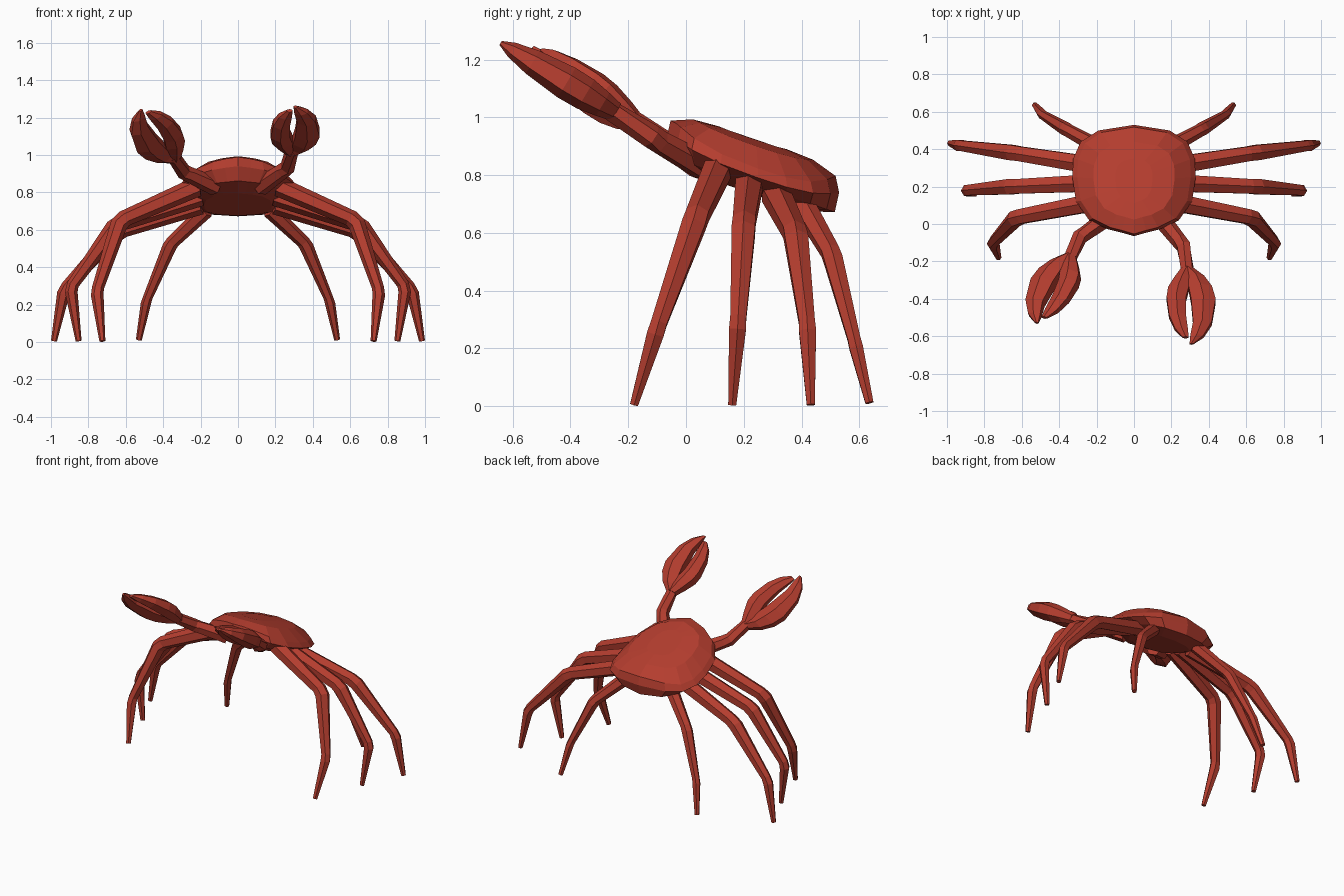
import bpy, bmesh
from mathutils import Vector
from math import cos, sin, pi

if "Cube" in bpy.data.objects:
    bpy.data.objects.remove(bpy.data.objects["Cube"])

shell = bpy.data.materials.new("shell red")
shell.diffuse_color = (0.46, 0.047, 0.028, 1)
shell.use_nodes = True
shell.node_tree.nodes["Principled BSDF"].inputs["Base Color"].default_value = shell.diffuse_color


def make(name, rings):
    """Skin a list of equal-sized point rings and cap both ends."""
    bm = bmesh.new()
    vs = [[bm.verts.new(p) for p in r] for r in rings]
    n = len(vs[0])
    for a, b in zip(vs, vs[1:]):
        for i in range(n):
            j = (i + 1) % n
            bm.faces.new((a[i], a[j], b[j], b[i]))
    bm.faces.new(vs[0])
    bm.faces.new(vs[-1])
    bmesh.ops.recalc_face_normals(bm, faces=bm.faces)
    me = bpy.data.meshes.new(name)
    bm.to_mesh(me)
    bm.free()
    me.materials.append(shell)
    ob = bpy.data.objects.new(name, me)
    bpy.context.collection.objects.link(ob)
    return ob


def ring(c, u, v, ru, rv, n=6):
    return [c + u * (ru * cos(2 * pi * (k + .5) / n)) + v * (rv * sin(2 * pi * (k + .5) / n))
            for k in range(n)]


def tube(name, pts, radii, hint=(0, 1, 0)):
    """Six-sided tapered limb through the joints."""
    pts = [Vector(p) for p in pts]
    rings = []
    for i, p in enumerate(pts):
        a = (p - pts[i - 1]).normalized() if i else Vector()
        b = (pts[i + 1] - p).normalized() if i + 1 < len(pts) else Vector()
        t = (a + b).normalized()
        u = Vector(hint)
        u = (u - t * u.dot(t)).normalized()
        rings.append(ring(p, u, t.cross(u), radii[i], radii[i]))
    return make(name, rings)


# Carapace: one outline, scaled and offset along a tilted, cambered plane
half = [(.07, -.045), (.14, -.028), (.24, .02), (.31, .12), (.33, .25),
        (.325, .35), (.285, .44), (.19, .50)]
outline = [(0, -.065)] + half + [(0, .53)] + [(-x, y) for x, y in reversed(half)]
cy = .23


def body_ring(sx, sy, dz, camber):
    out = []
    for x, y in outline:
        yy = cy + (y - cy) * sy
        z = .94 - .336 * (yy + .05) + dz - camber * (x * sx) ** 2
        out.append(Vector((x * sx, yy, z)))
    return out


make("carapace", [body_ring(.30, .40, .084, .4), body_ring(.66, .70, .078, .4),
                  body_ring(.92, .96, .048, .7), body_ring(1, 1, -.005, .4),
                  body_ring(.80, .95, -.078, 0), body_ring(.55, .6, -.11, 0)])

# Walking legs: base, knee, ankle, tip
legs = [
    [(.22, .115, .83), (.63, .035, .65), (.755, -.10, .27), (.725, -.18, .005)],
    [(.20, .22, .78), (.65, .20, .63), (.895, .18, .29), (.852, .16, .005)],
    [(.20, .31, .735), (.64, .38, .595), (.93, .42, .28), (.984, .432, .005)],
    [(.17, .40, .705), (.36, .505, .525), (.49, .585, .22), (.53, .635, .012)],
]
for k, leg in enumerate(legs):
    s = .8 if k == 3 else 1
    for side, m in (("right", 1), ("left", -1)):
        j = [Vector((x * m, y, z)) for x, y, z in leg]
        path = [j[0], j[1].lerp(j[0], .06), j[1].lerp(j[2], .06),
                j[2].lerp(j[1], .05), j[2].lerp(j[3], .08), j[3]]
        tube(f"{side}_leg_{k + 1}", path,
             [.054 * s, .045 * s, .047 * s, .032 * s, .034 * s, .016])

# Fingers: distance along claw, sideways offset, half width, half thickness
outer = [(-.02, .0, .03, .034), (.1, .042, .045, .046), (.25, .065, .062, .058),
         (.42, .080, .065, .06), (.72, .073, .050, .046), (.9, .042, .035, .028),
         (1, .012, .010, .008)]
inner = [(-.02, -.005, .03, .034), (.1, -.028, .042, .045), (.25, -.052, .055, .054),
         (.38, -.064, .052, .054), (.62, -.060, .045, .042), (.8, -.04, .034, .028),
         (.91, -.018, .016, .010)]


def claw(side, arm, wrist, tip, across):
    tube(side + "_claw_arm", arm, [.05, .042, .042, .036])
    w, t = Vector(wrist), Vector(tip)
    ax = t - w
    d = ax.normalized()
    u = Vector(across)
    u = (u - d * u.dot(d)).normalized()
    v = d.cross(u)
    for label, prof in (("outer", outer), ("inner", inner)):
        make(f"{side}_{label}_finger",
             [ring(w + ax * f + u * o, u, v, hw * 1.16, ht) for f, o, hw, ht in prof])


# Pincers, each posed on its own
claw("right", [(.12, .06, .83), (.24, -.09, .915), (.265, -.12, .935), (.29, -.27, 1.03)],
     (.288, -.25, 1.022), (.295, -.642, 1.258), (1, 0, 0))
claw("left", [(-.12, .05, .83), (-.26, -.05, .895), (-.29, -.07, .91), (-.35, -.20, 1.0)],
     (-.345, -.18, .985), (-.51, -.53, 1.245), (-1, .22, -.55))
